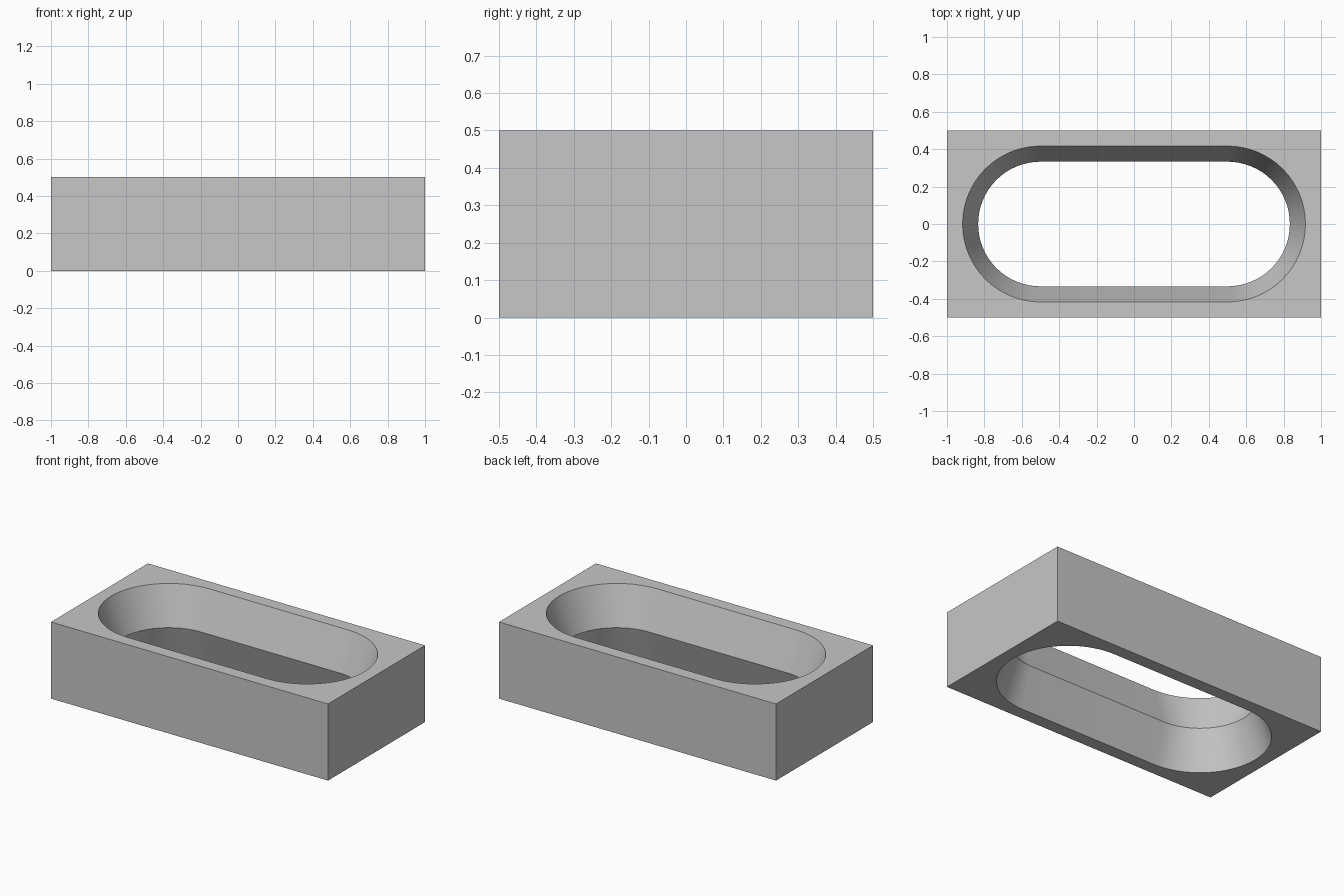
import bpy, bmesh
from math import sin, cos, pi, radians

cube = bpy.data.objects.get("Cube")
if cube:
    bpy.data.objects.remove(cube, do_unlink=True)

HEIGHT = 0.5
RIM, WAIST = 0.4167, 0.3333   # slot radius at the openings and at mid height
STEPS = 32                    # segments in each rounded end

grey = bpy.data.materials.new("plain grey")
grey.use_nodes = True
colour = (0.57, 0.57, 0.57, 1)
grey.diffuse_color = colour
grey.node_tree.nodes["Principled BSDF"].inputs["Base Color"].default_value = colour


def slot_outline(radius):
    """Outline with straight sides and two half-round ends."""
    points = []
    for side in (1, -1):
        for i in range(STEPS + 1):
            a = -pi / 2 + pi * i / STEPS
            points.append((side * (0.5 + radius * cos(a)), side * radius * sin(a)))
    return points


def add_loop(bm, points, z):
    verts = [bm.verts.new((x, y, z)) for x, y in points]
    edges = [bm.edges.new((v, verts[i - 1])) for i, v in enumerate(verts)]
    return verts, edges


def join_loops(bm, a, b):
    for i in range(len(a)):
        bm.faces.new((a[i - 1], a[i], b[i], b[i - 1]))


bm = bmesh.new()
# Outer block walls
corners = [(-1, -0.5), (1, -0.5), (1, 0.5), (-1, 0.5)]
outer = [add_loop(bm, corners, z) for z in (0, HEIGHT)]
join_loops(bm, outer[0][0], outer[1][0])

# Through slot, narrowing to a waist at mid height
inner = [add_loop(bm, slot_outline(r), z)
         for r, z in ((RIM, 0), (WAIST, HEIGHT / 2), (RIM, HEIGHT))]
for low, high in zip(inner, inner[1:]):
    join_loops(bm, low[0], high[0])

# Flat bottom and top around the slot
for block, slot in ((outer[0], inner[0]), (outer[1], inner[2])):
    bmesh.ops.triangle_fill(bm, use_beauty=True, edges=block[1] + slot[1])
bmesh.ops.recalc_face_normals(bm, faces=bm.faces)

mesh = bpy.data.meshes.new("slotted_block")
bm.to_mesh(mesh)
bm.free()
mesh.materials.append(grey)
block = bpy.data.objects.new("slotted_block", mesh)
bpy.context.collection.objects.link(block)

bpy.ops.object.select_all(action='DESELECT')
block.select_set(True)
bpy.context.view_layer.objects.active = block
bpy.ops.object.shade_smooth_by_angle(angle=radians(30))
